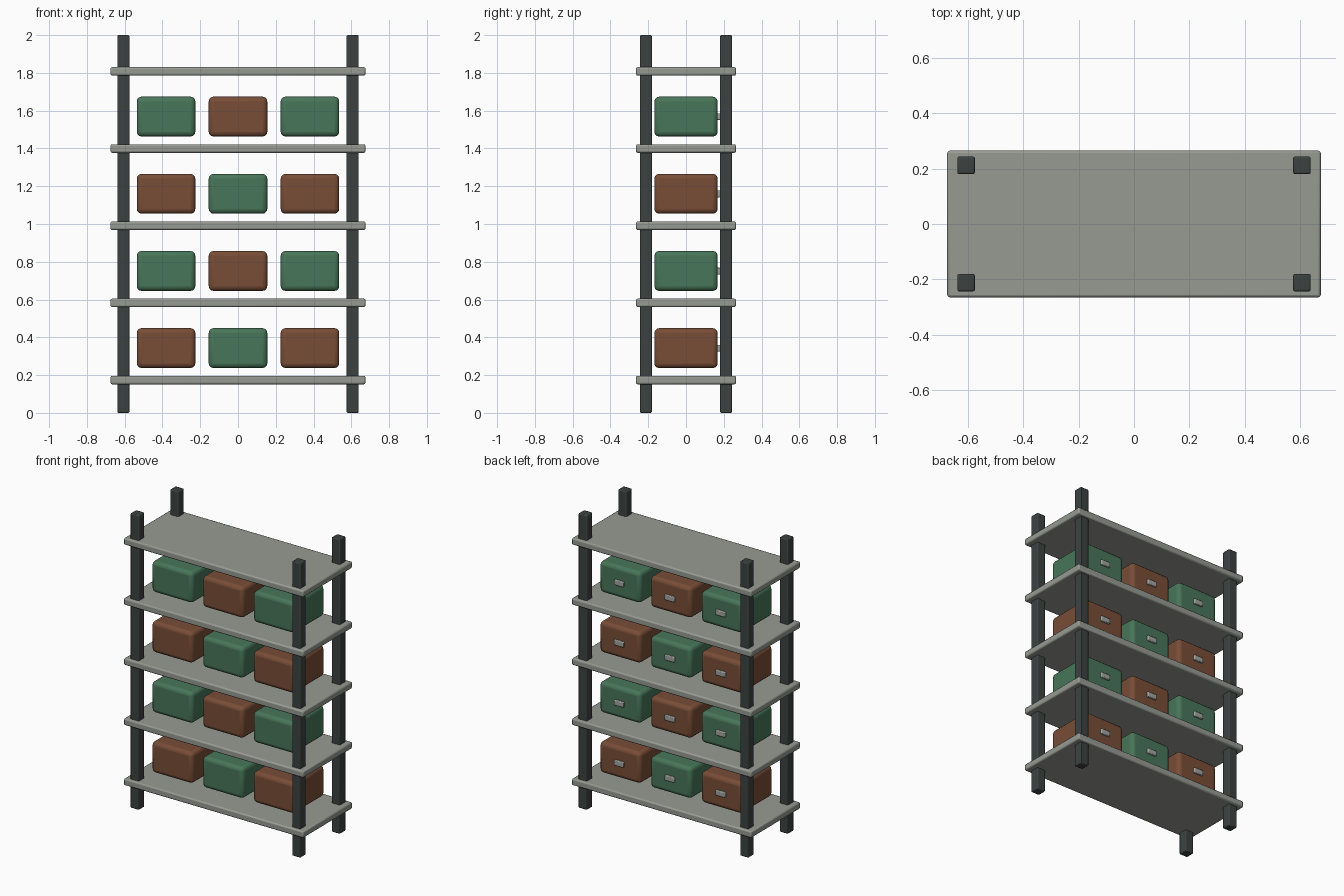
import bpy

if "Cube" in bpy.data.objects:
    bpy.data.objects.remove(bpy.data.objects["Cube"])


def material(name, rgb):
    mat = bpy.data.materials.new(name)
    mat.diffuse_color = (*rgb, 1)
    mat.use_nodes = True
    mat.node_tree.nodes["Principled BSDF"].inputs["Base Color"].default_value = mat.diffuse_color
    return mat


DARK = material("dark_metal", (0.045, 0.055, 0.053))
GREY = material("shelf_grey", (0.31, 0.33, 0.29))
BROWN = material("brown", (0.19, 0.075, 0.038))
GREEN = material("green", (0.065, 0.18, 0.10))
PALE = material("handle_grey", (0.36, 0.38, 0.36))


def block(name, loc, size, bevel, segments, mat):
    """Bevelled box with smooth rounded edges."""
    bpy.ops.mesh.primitive_cube_add(size=1, location=loc)
    obj = bpy.context.object
    obj.name = name
    obj.scale = size
    bpy.ops.object.transform_apply(location=False, rotation=False, scale=True)
    mod = obj.modifiers.new("rounded_edges", 'BEVEL')
    mod.width = bevel
    mod.segments = segments
    obj.data.materials.append(mat)
    bpy.ops.object.shade_smooth_by_angle()
    return obj


# Four uprights
for sx, side in ((-1, "left"), (1, "right")):
    for sy, end in ((-1, "front"), (1, "back")):
        block(f"{end}_{side}_post", (sx * 0.607, sy * 0.212, 1.0),
              (0.063, 0.063, 2.0), 0.006, 2, DARK)

# Five shelves, with three bins above each of the lower four
for row in range(5):
    z = 0.174 + row * 0.4085
    block(f"shelf_{row + 1}", (0, 0, z), (1.35, 0.53, 0.045), 0.009, 2, GREY)
    if row == 4:
        continue
    for col in range(3):
        x = (col - 1) * 0.381
        tag = f"{row + 1}_{col + 1}"
        block(f"bin_{tag}", (x, 0, z + 0.169), (0.31, 0.335, 0.211),
              0.025, 3, GREEN if (row + col) % 2 else BROWN)
        # Small pull on the back face
        block(f"bin_handle_{tag}", (x, 0.17, z + 0.168),
              (0.072, 0.024, 0.036), 0.005, 2, PALE)
